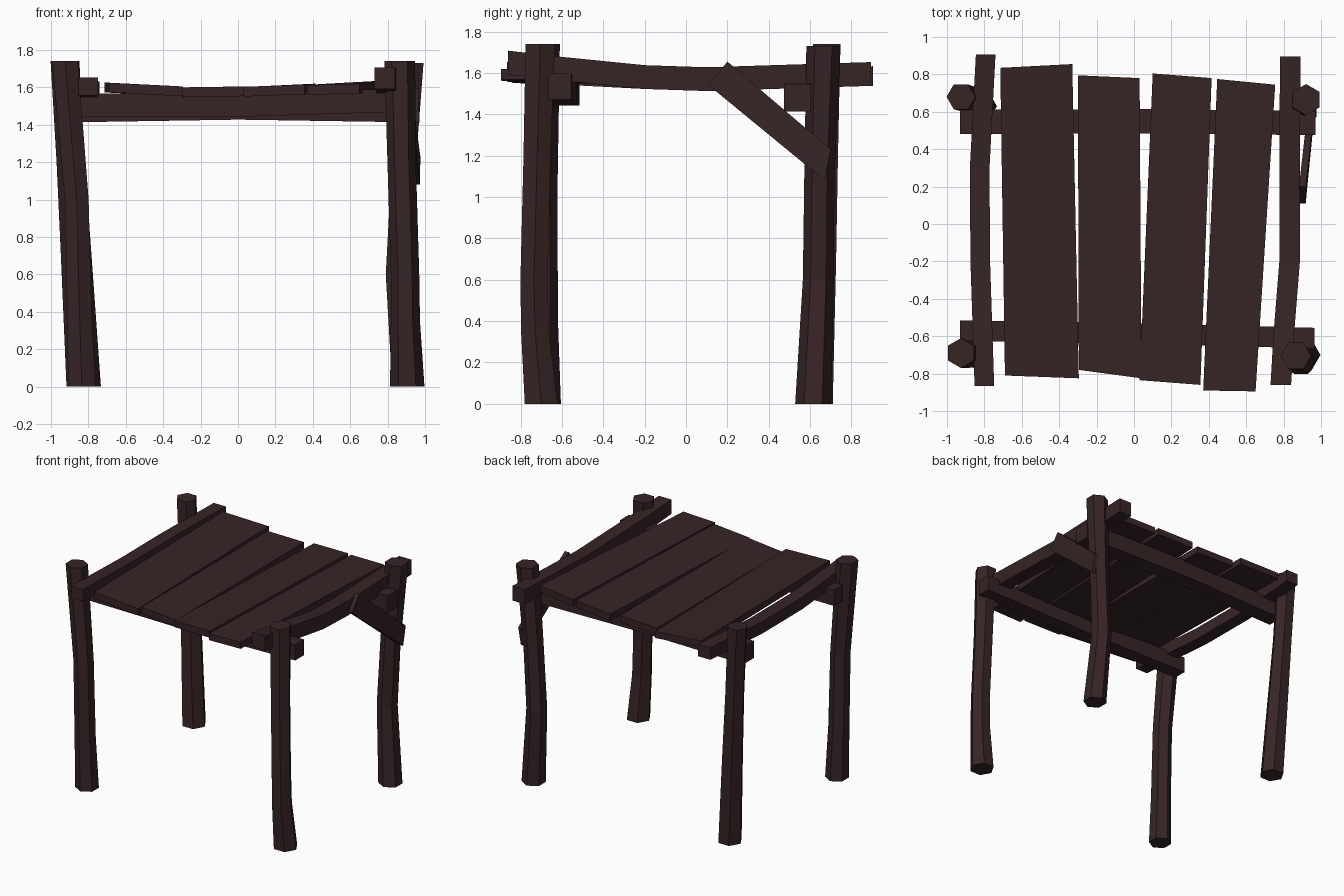
import bpy, math
from mathutils import Vector

if "Cube" in bpy.data.objects:
    bpy.data.objects.remove(bpy.data.objects["Cube"])

wood = bpy.data.materials.new("dark_wood")
wood.diffuse_color = (0.038, 0.018, 0.018, 1)
wood.use_nodes = True
wood.node_tree.nodes["Principled BSDF"].inputs["Base Color"].default_value = wood.diffuse_color


def loft(name, rings):
    """Skin a list of equal-length vertex rings and cap both ends."""
    n = len(rings[0])
    verts = [v for r in rings for v in r]
    faces = [list(range(n))[::-1], list(range(len(verts) - n, len(verts)))]
    for k in range(len(rings) - 1):
        for i in range(n):
            j = (i + 1) % n
            faces.append([k * n + i, k * n + j, (k + 1) * n + j, (k + 1) * n + i])
    me = bpy.data.meshes.new(name)
    me.from_pydata(verts, [], faces)
    me.validate()
    ob = bpy.data.objects.new(name, me)
    bpy.context.collection.objects.link(ob)
    me.materials.append(wood)
    # consistent outward normals
    import bmesh
    bm = bmesh.new()
    bm.from_mesh(me)
    bmesh.ops.recalc_face_normals(bm, faces=bm.faces)
    bm.to_mesh(me)
    bm.free()
    return ob


def post(name, path, turn):
    """Crooked six-sided log; path points are (x, y, z, radius)."""
    rings = []
    for x, y, z, r in path:
        rings.append([(x + r * math.cos(math.radians(turn + 60 * i)),
                       y + r * math.sin(math.radians(turn + 60 * i)), z) for i in range(6)])
    loft(name, rings)


def bar(name, path, side, width, height):
    """Rectangular timber through path points; side is the width direction."""
    s, up = Vector(side), Vector((0, 0, 1))
    rings = []
    for p in path:
        p = Vector(p)
        rings.append([p + s * width / 2 * a + up * height / 2 * b
                      for a, b in ((-1, -1), (1, -1), (1, 1), (-1, 1))])
    loft(name, rings)


# four crooked posts
post("front_left_post", [(-.835, -.69, 0, .085), (-.848, -.695, .4, .076), (-.862, -.695, 1.0, .073),
                         (-.925, -.69, 1.74, .08)], 30)
post("front_right_post", [(.905, -.70, 0, .092), (.895, -.73, .35, .078), (.893, -.735, .6, .076),
                          (.875, -.72, 1.2, .076), (.865, -.705, 1.74, .082)], 0)
post("back_left_post", [(-.825, .63, 0, .092), (-.865, .655, .7, .082), (-.895, .67, 1.2, .075),
                        (-.925, .68, 1.74, .077)], 0)
post("back_right_post", [(.90, .615, 0, .087), (.855, .64, .6, .075), (.88, .645, 1.1, .073),
                         (.92, .665, 1.73, .083)], 30)

# cross beams under the deck
bar("front_beam", [(-.93, -.57, 1.505), (0, -.585, 1.505), (.965, -.61, 1.535)], (0, 1, 0), .11, .125)
bar("back_beam", [(-.93, .545, 1.48), (0, .55, 1.495), (.97, .54, 1.48)], (0, 1, 0), .13, .135)

# bowed side rails resting on the beams
bar("left_rail", [(-.80, -.865, 1.605), (-.822, -.2, 1.57), (-.825, .3, 1.57), (-.793, .905, 1.585)],
    (1, 0, 0), .105, .095)
bar("right_rail", [(.785, -.86, 1.65), (.80, -.6, 1.62), (.832, -.2, 1.58), (.832, .1, 1.57),
                   (.835, .895, 1.595)], (1, 0, 0), .11, .115)

# deck planks: corners (x, y, top z) back-left, back-right, front-right, front-left
planks = [
    [(-.715, .835, 1.625), (-.33, .855, 1.605), (-.295, -.825, 1.605), (-.69, -.81, 1.625)],
    [(-.30, .795, 1.60), (.03, .78, 1.605), (.04, -.825, 1.605), (-.295, -.78, 1.60)],
    [(.10, .805, 1.605), (.415, .78, 1.62), (.355, -.86, 1.615), (.03, -.835, 1.603)],
    [(.445, .775, 1.618), (.755, .745, 1.635), (.65, -.895, 1.62), (.37, -.89, 1.612)],
]
for i, c in enumerate(planks):
    loft(f"deck_plank_{i + 1}", [[(x, y, z - .052) for x, y, z in c], c])

# diagonal brace on the right side
outline = [(.90, .20, 1.655), (.90, .11, 1.54), (.955, .67, 1.08), (.957, .70, 1.23)]
loft("diagonal_brace", [[(x + d, y, z) for x, y, z in outline] for d in (-.018, .018)])
